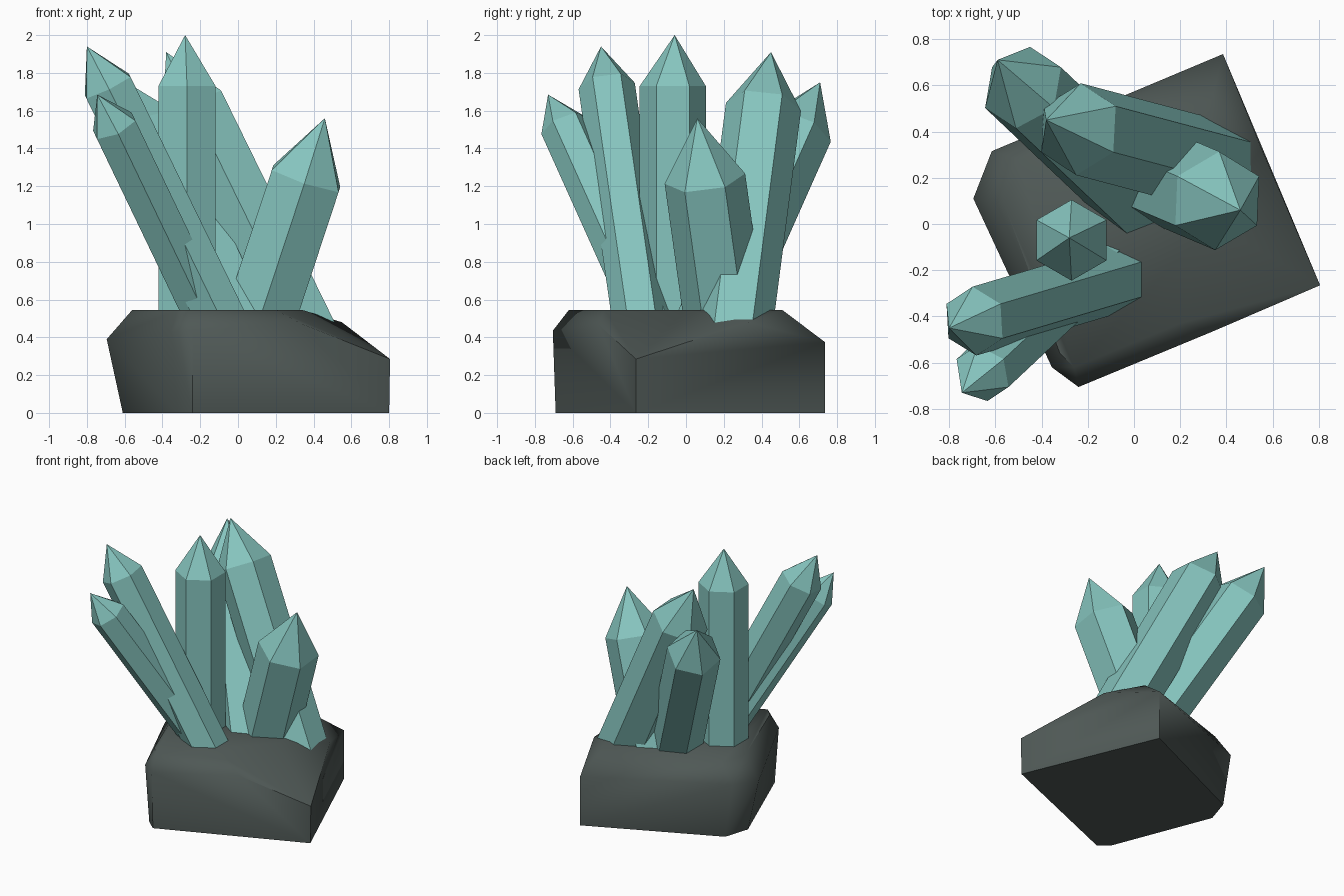
import bpy
import bmesh
from math import cos, sin, pi, radians
from mathutils import Vector

cube = bpy.data.objects.get("Cube")
if cube:
    bpy.data.objects.remove(cube, do_unlink=True)


def make_material(name, rgb):
    mat = bpy.data.materials.new(name)
    mat.use_nodes = True
    colour = (*rgb, 1.0)
    mat.diffuse_color = colour
    mat.node_tree.nodes["Principled BSDF"].inputs["Base Color"].default_value = colour
    return mat


def add_object(name, bm, mat):
    bmesh.ops.recalc_face_normals(bm, faces=bm.faces)
    mesh = bpy.data.meshes.new(name)
    bm.to_mesh(mesh)
    bm.free()
    mesh.materials.append(mat)
    obj = bpy.data.objects.new(name, mesh)
    bpy.context.collection.objects.link(obj)
    return obj


teal = make_material("crystal teal", (0.24, 0.56, 0.52))
grey = make_material("stone grey", (0.078, 0.098, 0.092))


def crystal(name, shoulder, tip, lean, radius, base_z=0.35, sides=6):
    """Leaning six-sided prism with a pointed cap; lean is the x and y run per unit of height."""
    shoulder, tip = Vector(shoulder), Vector(tip)
    slope = Vector((*lean, 1))
    axis = slope.normalized()
    u = (Vector((0, 1, 0)) - axis * axis.y).normalized()
    v = axis.cross(u)
    base = shoulder - slope * (shoulder.z - base_z)
    bm = bmesh.new()
    rings = []
    for centre in (base, shoulder):
        rings.append([bm.verts.new(centre + radius * (u * cos(a) + v * sin(a)))
                      for a in (2 * pi * i / sides for i in range(sides))])
    point = bm.verts.new(tip)
    low, high = rings
    bm.faces.new(low)
    for i in range(sides):
        j = (i + 1) % sides
        bm.faces.new((low[i], low[j], high[j], high[i]))
        bm.faces.new((high[i], high[j], point))
    return add_object(name, bm, teal)


# Crystal cluster
crystal("upright_crystal", (-0.27, -0.07, 1.73), (-0.28, -0.06, 2.0), (0, 0), 0.175)
crystal("short_left_crystal", (0.36, 0.10, 1.24), (0.46, 0.06, 1.56), (0.33, -0.14), 0.215)
crystal("wide_back_crystal", (-0.24, 0.41, 1.62), (-0.38, 0.45, 1.91), (-0.49, 0.13), 0.2)
crystal("rear_right_crystal", (-0.48, 0.59, 1.50), (-0.59, 0.71, 1.75), (-0.47, 0.445), 0.19)
crystal("tall_right_crystal", (-0.69, -0.42, 1.73), (-0.80, -0.45, 1.94), (-0.487, -0.145), 0.15)
crystal("front_right_crystal", (-0.655, -0.645, 1.52), (-0.745, -0.73, 1.685), (-0.48, -0.45), 0.13)

# Rock base: hull around its foot, shoulder corners and flat top
foot = [(0.8, -0.265), (0.385, 0.735), (-0.24, -0.69), (-0.32, -0.62), (-0.61, 0.12), (-0.55, 0.31)]
corners = [(0.805, -0.265, 0.285), (0.385, 0.735, 0.375), (0.55, 0.33, 0.48), (0.34, -0.465, 0.47),
           (-0.24, -0.705, 0.435), (-0.355, -0.62, 0.43), (-0.695, 0.11, 0.39), (-0.615, 0.315, 0.42)]
top = [(0.2, -0.43), (0.34, 0.0), (0.33, 0.51), (-0.26, -0.62), (-0.32, -0.56), (-0.56, 0.08), (-0.5, 0.28)]
bm = bmesh.new()
for co in [(x, y, 0) for x, y in foot] + corners + [(x, y, 0.545) for x, y in top]:
    bm.verts.new(co)
bmesh.ops.convex_hull(bm, input=bm.verts)
bmesh.ops.dissolve_limit(bm, angle_limit=radians(1), verts=bm.verts, edges=bm.edges)
rock = add_object("rock_base", bm, grey)
bpy.ops.object.select_all(action="DESELECT")
rock.select_set(True)
bpy.context.view_layer.objects.active = rock
bpy.ops.object.shade_smooth_by_angle(angle=radians(50))
